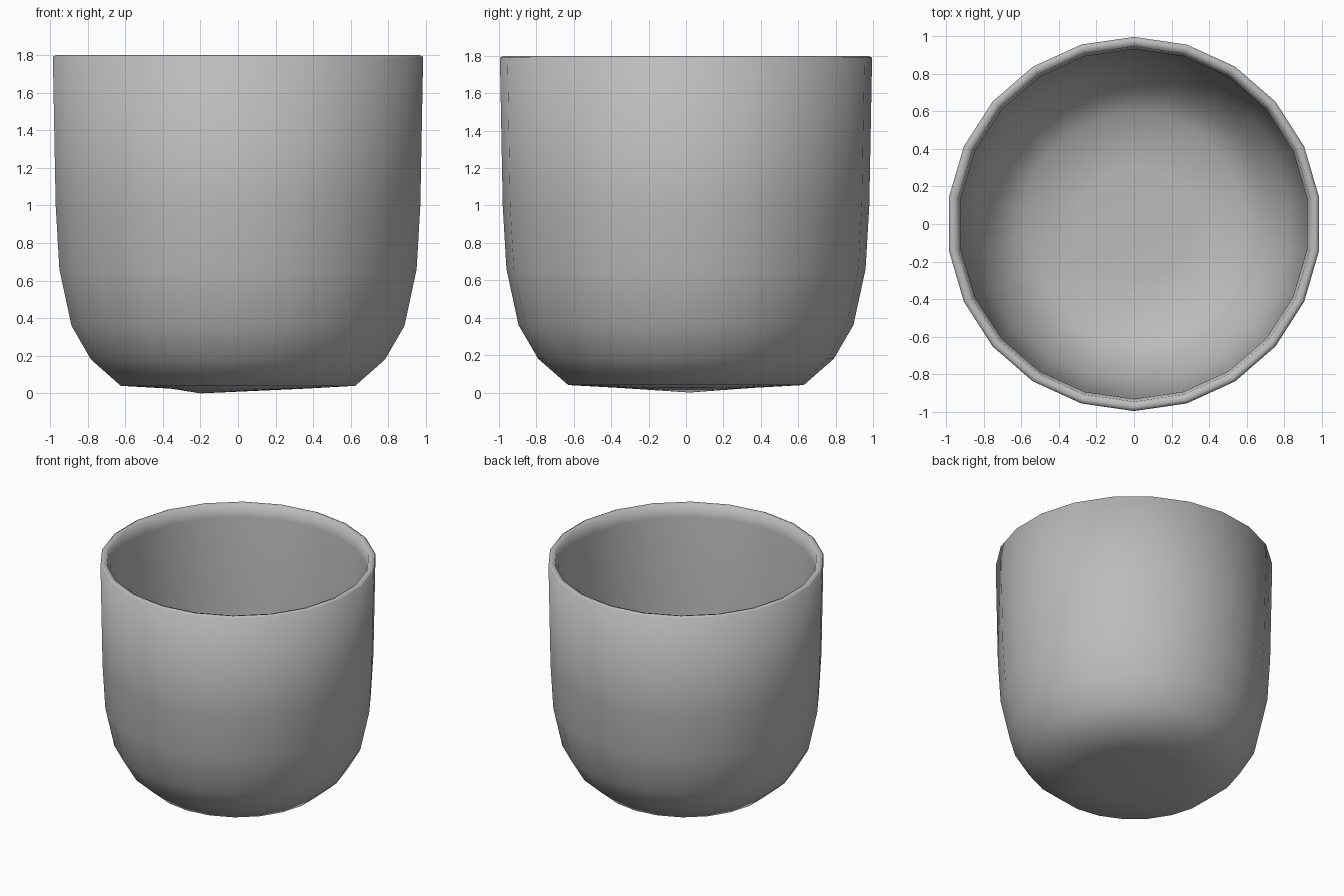
import bpy
import bmesh
import math

cube = bpy.data.objects.get("Cube")
if cube:
    bpy.data.objects.remove(cube, do_unlink=True)

SIDES = 22

# Plain grey for the whole vessel
grey = bpy.data.materials.new("plain_grey")
grey.use_nodes = True
colour = (0.5, 0.5, 0.5, 1)
grey.diffuse_color = colour
grey.node_tree.nodes["Principled BSDF"].inputs["Base Color"].default_value = colour

# Half section: outside from the base up, over the rim, then down the inside
profile = [
    (0.36, 0.025), (0.63, 0.04), (0.79, 0.18), (0.895, 0.36), (0.96, 0.66),
    (0.98, 1.0), (0.995, 1.79), (0.975, 1.8), (0.945, 1.79), (0.93, 1.7),
    (0.92, 1.0), (0.9, 0.66), (0.84, 0.4), (0.73, 0.23), (0.59, 0.1), (0.3, 0.085),
]

bm = bmesh.new()
rings = []
for r, z in profile:
    ring = []
    for i in range(SIDES):
        a = math.tau * (i + 0.5) / SIDES
        ring.append(bm.verts.new((r * math.cos(a), r * math.sin(a), z)))
    rings.append(ring)
for low, high in zip(rings, rings[1:]):
    for i in range(SIDES):
        j = (i + 1) % SIDES
        bm.faces.new((low[i], low[j], high[j], high[i]))

# Close the underside and the inner floor with fans
for ring, centre in ((rings[0], (-0.2, 0.02, 0.0)), (rings[-1], (0, 0, 0.08))):
    hub = bm.verts.new(centre)
    for i in range(SIDES):
        bm.faces.new((ring[i], hub, ring[(i + 1) % SIDES]))

bmesh.ops.recalc_face_normals(bm, faces=bm.faces[:])
for face in bm.faces:
    face.smooth = True
mesh = bpy.data.meshes.new("cup_body")
bm.to_mesh(mesh)
bm.free()
mesh.materials.append(grey)
cup = bpy.data.objects.new("cup_body", mesh)
bpy.context.collection.objects.link(cup)
